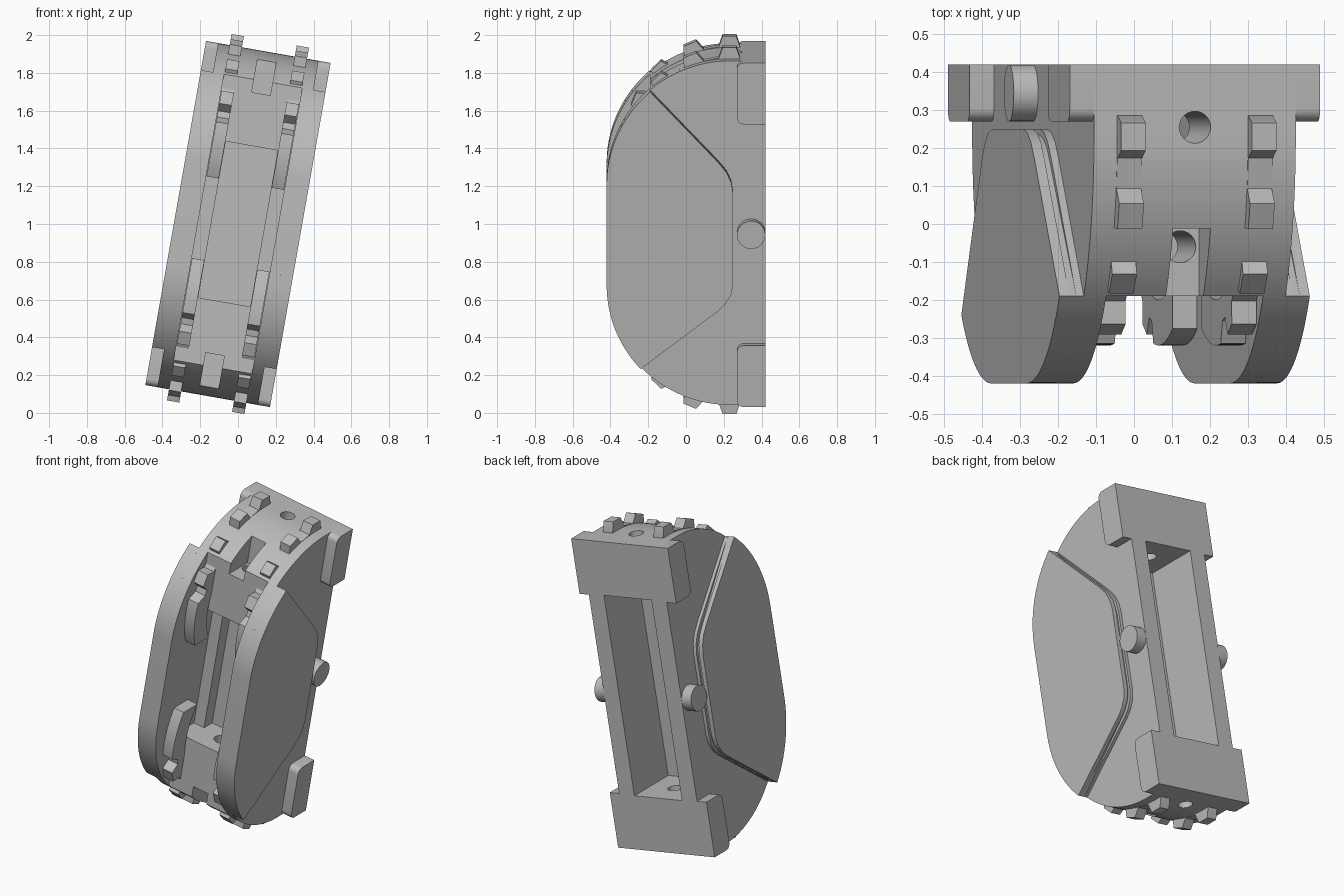
import bpy, bmesh, math
from math import sin, cos, radians, sqrt
from mathutils import Matrix

old = bpy.data.objects.get("Cube")
if old:
    bpy.data.objects.remove(old, do_unlink=True)

grey = bpy.data.materials.new("plain_grey")
grey.use_nodes = True
grey.diffuse_color = (0.5, 0.5, 0.5, 1)
grey.node_tree.nodes["Principled BSDF"].inputs["Base Color"].default_value = (0.5, 0.5, 0.5, 1)

# Everything is built upright, then leaned sideways about the y axis
LEAN = Matrix.Translation((0, 0, 1)) @ Matrix.Rotation(radians(10), 4, 'Y')
CY, CW, R = 0.235, 0.27, 0.655      # rounded body ends
GY, GW, TIP, ROOT = 0.23, 0.436, 0.55, 0.495    # sprocket rings
WALL, CHEEK, OUTER = 0.21, 0.27, 0.335


def finish(name, bm):
    bmesh.ops.recalc_face_normals(bm, faces=bm.faces)
    mesh = bpy.data.meshes.new(name)
    bm.to_mesh(mesh)
    bm.free()
    mesh.materials.append(grey)
    ob = bpy.data.objects.new(name, mesh)
    bpy.context.collection.objects.link(ob)
    ob.matrix_world = LEAN
    return ob


def prism(name, profile, u0, u1):
    """Extrude a (y, height) outline across the width."""
    bm = bmesh.new()
    face = bm.faces.new([bm.verts.new((u0, y, w)) for y, w in profile])
    out = bmesh.ops.extrude_face_region(bm, geom=[face])
    moved = [v for v in out["geom"] if isinstance(v, bmesh.types.BMVert)]
    bmesh.ops.translate(bm, verts=moved, vec=(u1 - u0, 0, 0))
    return finish(name, bm)


def box(name, u, y0, y1, w0, w1):
    return prism(name, [(y0, w0), (y1, w0), (y1, w1), (y0, w1)], -u, u)


def rod(name, y, w0, w1, r):
    bm = bmesh.new()
    bmesh.ops.create_cone(bm, cap_ends=True, segments=32, radius1=r, radius2=r, depth=w1 - w0)
    bmesh.ops.translate(bm, verts=bm.verts, vec=(0, y, (w0 + w1) / 2))
    return finish(name, bm)


def smooth(ob):
    bpy.ops.object.select_all(action='DESELECT')
    ob.select_set(True)
    bpy.context.view_layer.objects.active = ob
    bpy.ops.object.shade_smooth_by_angle()


def cut(ob, cutter):
    mod = ob.modifiers.new("cut", 'BOOLEAN')
    mod.object, mod.operation, mod.solver = cutter, 'DIFFERENCE', 'EXACT'
    bpy.context.view_layer.objects.active = ob
    bpy.ops.object.modifier_apply(modifier=mod.name)
    bpy.data.objects.remove(cutter, do_unlink=True)


def arc(cy, cw, r, a0, a1, n):
    """Angles run from straight up towards the front."""
    steps = [radians(a0 + (a1 - a0) * i / n) for i in range(n + 1)]
    return [(cy - r * sin(a), cw + r * cos(a)) for a in steps]


def flip(points):
    return [(y, -w) for y, w in reversed(points)]


# Core: rounded ends joined by a thin floor and a back frame
stop = math.degrees(math.asin((CY + 0.19) / R))
half = [(0.42, CW + R)] + arc(CY, CW, R, 0, stop, 16) + [(-0.19, 0.42), (0.05, 0.42)]
core = prism("core_body", half + flip(half), -WALL, WALL)
cut(core, box("pocket_cutter", 0.165, 0.09, 0.6, -0.6, 0.6))
for s in (-1, 1):
    cut(core, box("notch_cutter", 0.05, -0.3, -0.012, *sorted((s * 0.7, s * 1.1))))
    cut(core, rod("pin_hole_cutter", -0.06, *sorted((s * 0.35, s * 0.8)), 0.042))
    cut(core, rod("end_hole_cutter", 0.255, *sorted((s * 0.5, s * 1.1)), 0.042))
smooth(core)

# Outlines of the cheeks and the outer side panels
quarter = [(0.42, CW + R)] + arc(CY, CW, R, 0, 90, 32)
cheek_outline = quarter + flip(quarter)
top_stop = math.degrees(math.asin((CY + 0.19) / R))
low_stop = math.degrees(math.asin((CY + 0.24) / R))
front_edge = arc(CY, CW, R, top_stop, 90, 20) + flip(arc(CY, CW, R, low_stop, 90, 20))


def panel_outline(inset):
    back = [(-0.19, 0.76), (0.17, 0.39), (0.215, 0.335), (0.24, 0.28), (0.25, 0.22),
            (0.25, -0.26), (0.24, -0.32), (0.21, -0.37), (0.17, -0.41)]
    return front_edge + [(y - inset, w - inset * (1 if w > 0 else -1)) for y, w in reversed(back[1:])]


def lug_outline(s):
    corner = 0.035
    w0, w1 = 0.595, 0.925
    pts = [(0.42, w1)] + arc(0.27 + corner, w1 - corner, corner, 0, 90, 6)
    pts += arc(0.27 + corner, w0 + corner, corner, 90, 180, 6) + [(0.42, w0)]
    return [(y, s * w) for y, w in pts]


def ring_outline(s):
    """Toothed arc that runs into a smooth guard at the front."""
    pts = []
    for k in range(4):
        a = 22.5 * k
        for da, r in ((-6.5, ROOT), (-3.8, TIP), (3.8, TIP), (6.5, ROOT)):
            t = radians(a + da)
            pts.append((GY - r * sin(t), GW + r * cos(t)))
    end = 90 + math.degrees(math.asin((GW - 0.22) / TIP))
    pts += arc(GY, GW, ROOT, 76, 78, 1) + arc(GY, GW, TIP, 82, end, 14)
    inner_end = 90 + math.degrees(math.asin((GW - 0.22) / 0.43))
    pts += arc(GY, GW, 0.43, inner_end, -7, 28)
    return [(y, s * w) for y, w in pts]


for side, name in ((-1, "right"), (1, "left")):
    smooth(prism(name + "_cheek", cheek_outline, side * WALL, side * CHEEK))
    # Side panel with a groove around its rear edge
    for layer, (u0, u1, inset) in {"inner": (CHEEK, 0.29, 0),
                                   "groove": (0.29, 0.308, 0.014),
                                   "outer": (0.308, OUTER, 0)}.items():
        smooth(prism(name + "_panel_" + layer, panel_outline(inset), side * u0, side * u1))
    # Rail beside the floor of the front channel
    prism(name + "_rail", [(0.06, -0.42), (0.06, 0.42), (-0.03, 0.42), (-0.03, -0.42)],
          side * 0.14, side * WALL)
    # Side pivot
    smooth(prism(name + "_pivot", arc(0.345, 0, 0.075, 0, 348.75, 31), side * CHEEK, side * OUTER))
    # Lugs and sprocket rings at both ends
    for s, end in ((-1, "lower"), (1, "upper")):
        smooth(prism(f"{name}_{end}_lug", lug_outline(s), side * CHEEK, side * OUTER))
        smooth(prism(f"{name}_{end}_sprocket_ring", ring_outline(s), side * 0.142, side * 0.208))
